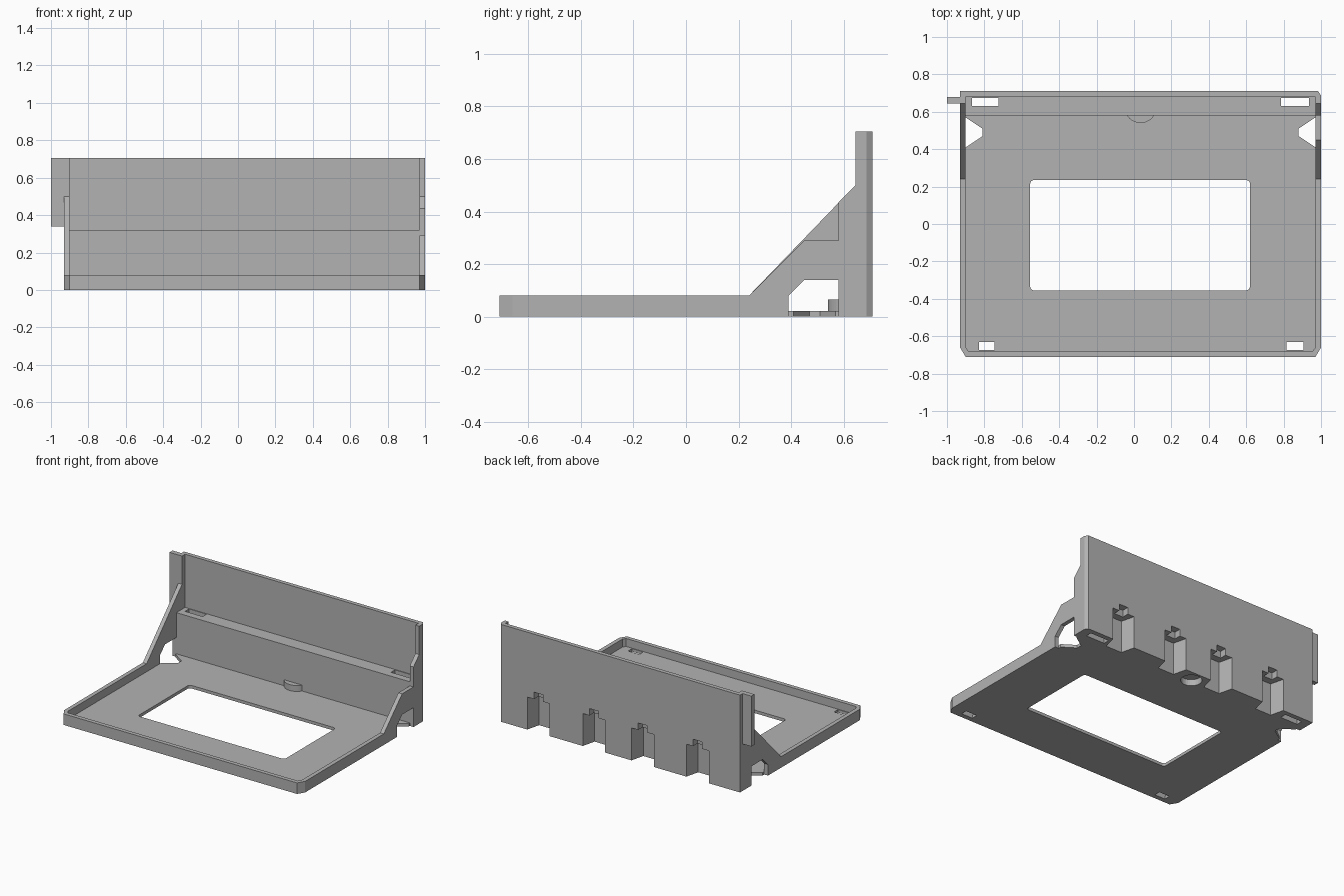
import bpy, bmesh, math
from mathutils import Vector

cube = bpy.data.objects.get("Cube")
if cube:
    bpy.data.objects.remove(cube, do_unlink=True)

grey = bpy.data.materials.new("plain_grey")
grey.use_nodes = True
grey.diffuse_color = (0.45, 0.45, 0.45, 1)
grey.node_tree.nodes["Principled BSDF"].inputs["Base Color"].default_value = (0.45, 0.45, 0.45, 1)


def prism(name, pts, lo, hi, axis="z"):
    """Extrude a profile: (x, y) along z, or (y, z) along x."""
    place = (lambda a, b: (a, b, lo)) if axis == "z" else (lambda a, b: (lo, a, b))
    step = Vector((0, 0, hi - lo)) if axis == "z" else Vector((hi - lo, 0, 0))
    bm = bmesh.new()
    face = bm.faces.new([bm.verts.new(place(*p)) for p in pts])
    top = bmesh.ops.extrude_face_region(bm, geom=[face])["geom"]
    bmesh.ops.translate(bm, vec=step, verts=[v for v in top if isinstance(v, bmesh.types.BMVert)])
    bmesh.ops.recalc_face_normals(bm, faces=bm.faces)
    mesh = bpy.data.meshes.new(name)
    bm.to_mesh(mesh)
    bm.free()
    obj = bpy.data.objects.new(name, mesh)
    mesh.materials.append(grey)
    bpy.context.collection.objects.link(obj)
    return obj


def rect(x0, x1, y0, y1):
    return [(x0, y0), (x1, y0), (x1, y1), (x0, y1)]


def arc(cx, cy, r, start, end, n):
    return [(cx + r * math.cos(math.radians(start + (end - start) * i / n)),
             cy + r * math.sin(math.radians(start + (end - start) * i / n))) for i in range(n + 1)]


def cut(obj, pts, lo=-0.1, hi=1.0):
    cutter = prism("cutter", pts, lo, hi)
    cutter.hide_render = True
    mod = obj.modifiers.new("cut", "BOOLEAN")
    mod.operation = "DIFFERENCE"
    mod.solver = "EXACT"
    mod.object = cutter
    bpy.context.view_layer.objects.active = obj
    bpy.ops.object.modifier_apply(modifier=mod.name)
    bpy.data.objects.remove(cutter, do_unlink=True)


# Main levels
L, R = -0.90, 0.97          # inner faces of the side walls
T = 0.03                    # wall thickness
FLOOR, RIM, TOP = 0.022, 0.08, 0.705
FRONT, BACK, BLOCK = -0.71, 0.71, 0.58

# Tray floor with a tapered side opening at each end
floor = prism("tray_floor", [
    (L, -0.66), (L + 0.015, -0.68), (R - 0.015, -0.68), (R, -0.66),
    (R, 0.41), (R - 0.09, 0.47), (R - 0.09, 0.51), (R, 0.57), (R, BLOCK),
    (L, BLOCK), (L, 0.57), (L + 0.09, 0.51), (L + 0.09, 0.47), (L, 0.41)], 0, FLOOR)
r = 0.02
window = (arc(0.62 - r, 0.235 - r, r, 0, 90, 4) + arc(-0.555 + r, 0.235 - r, r, 90, 180, 4)
          + arc(-0.555 + r, -0.355 + r, r, 180, 270, 4) + arc(0.62 - r, -0.355 + r, r, 270, 360, 4))
cut(floor, window)
for x0, x1 in ((-0.83, -0.745), (0.815, 0.905)):
    cut(floor, rect(x0, x1, -0.675, -0.63))

# Front rim with chamfered corners
prism("front_rim", [(L - T, -0.66), (L, FRONT), (R, FRONT), (R + T, -0.66), (R, -0.66),
                    (R - 0.015, -0.68), (L + 0.015, -0.68), (L, -0.66)], 0, RIM)

# Side walls: low rim, sloped gusset, tall back post and a small window
low = [(BACK, 0), (BLOCK, 0), (BLOCK, 0.14), (0.45, 0.14), (0.39, 0.08), (0.39, 0),
       (-0.66, 0), (-0.66, RIM), (0.24, RIM)]
high = [(0.645, 0.50), (0.645, TOP), (BACK, TOP)]
prism("right_side_wall", low + high, L - T, L, "x")
left = prism("left_side_wall", low + [(0.45, 0.29), (BLOCK, 0.29), (BLOCK, 0.435)] + high, R, R + T, "x")
cut(left, [(R + T + 0.001, 0.685), (R + T + 0.05, 0.75), (R + 0.014, 0.75), (R + 0.014, 0.711)])

# Back block with a shelf and an upright panel
back = prism("back_wall", [(BLOCK, 0), (BLOCK, 0.32), (0.68, 0.32), (0.68, TOP),
                           (BACK, TOP), (BACK, 0)], L, R, "x")
for x0, x1 in ((-0.865, -0.725), (0.785, 0.935)):
    cut(back, rect(x0, x1, 0.63, 0.675))

# Hanging notches in the rear, each with a narrow slot on top
for x in (0.685, 0.24, -0.15, -0.59):
    cut(back, [(x - 0.065, 0.61), (x + 0.065, 0.61), (x + 0.092, 0.72), (x - 0.092, 0.72)], -0.1, 0.235)
    cut(back, rect(x - 0.036, x + 0.036, 0.66, 0.72), 0.2, 0.285)

# Round boss at the foot of the block, recessed from below
cx, cy = 0.035, 0.625
hole = arc(cx, cy, 0.07, 0, 348.75, 31)
cut(floor, hole, -0.1, 0.045)
cut(back, hole, -0.1, 0.045)
boss = prism("round_boss", arc(cx, cy, 0.085, 212, 328, 16), FLOOR, 0.065)
cut(boss, hole, -0.1, 0.045)

# Side tab on the back post
prism("side_tab", rect(-1, L - T, 0.645, 0.68), 0.34, TOP)
